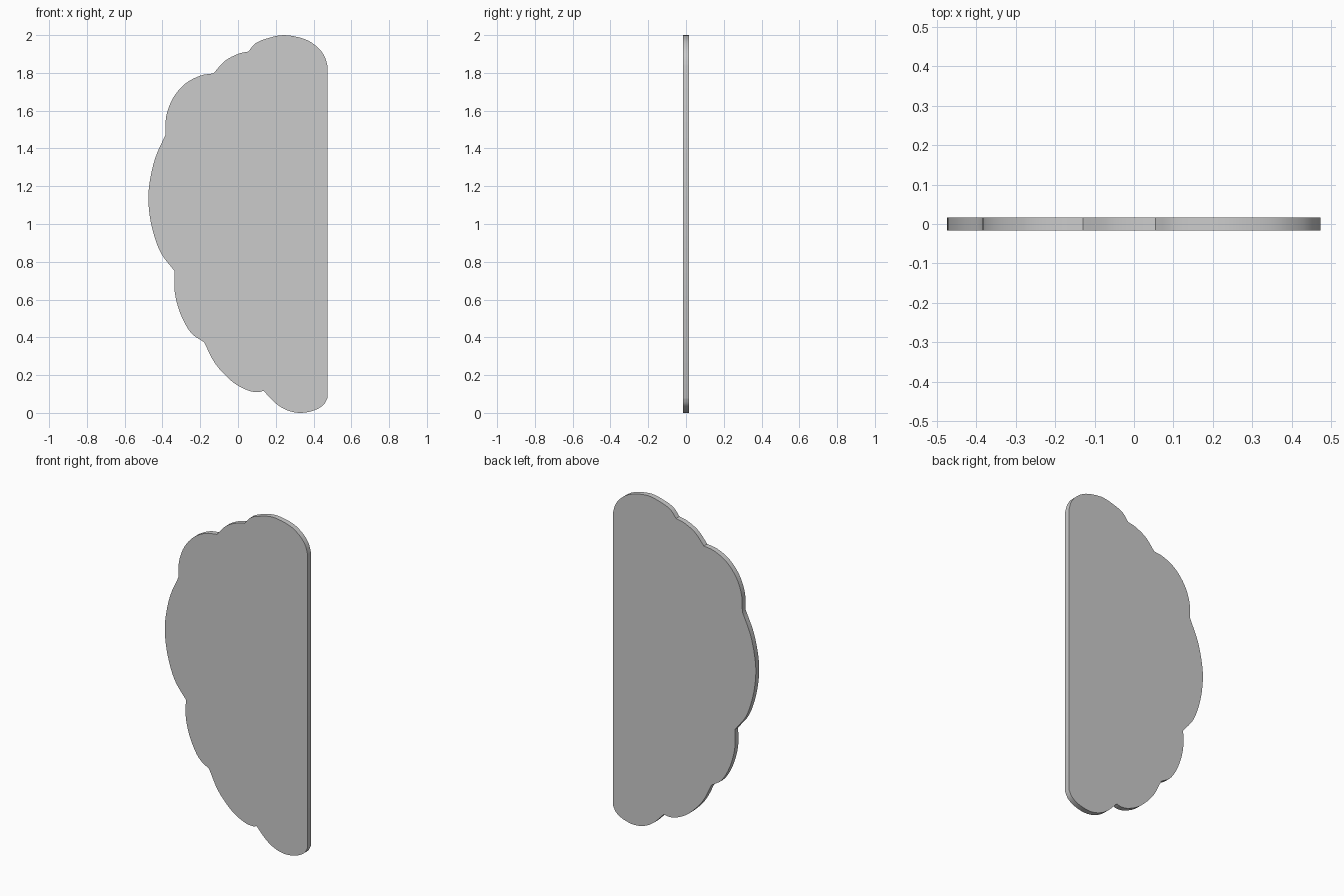
import bpy, bmesh
from mathutils import Vector

if "Cube" in bpy.data.objects:
    bpy.data.objects.remove(bpy.data.objects["Cube"])

HALF = 0.016   # half the panel thickness
STEPS = 4      # segments between profile points

# Scalloped edge: one short (x, z) profile per lobe, from top right to bottom right
lobes = [
    [(0.474, 1.835), (0.458, 1.888), (0.42, 1.937), (0.353, 1.979), (0.245, 2.0),
     (0.157, 1.983), (0.094, 1.957), (0.055, 1.913)],
    [(0.055, 1.913), (0.0, 1.9), (-0.07, 1.863), (-0.13, 1.797)],
    [(-0.13, 1.797), (-0.2, 1.785), (-0.28, 1.742), (-0.345, 1.665), (-0.38, 1.57),
     (-0.385, 1.47)],
    [(-0.385, 1.47), (-0.438, 1.35), (-0.468, 1.22), (-0.474, 1.11), (-0.455, 0.98),
     (-0.41, 0.85), (-0.335, 0.75)],
    [(-0.335, 0.75), (-0.335, 0.64), (-0.305, 0.525), (-0.25, 0.425), (-0.18, 0.375)],
    [(-0.18, 0.375), (-0.12, 0.26), (-0.03, 0.165), (0.05, 0.12), (0.105, 0.11),
     (0.135, 0.117)],
    [(0.135, 0.117), (0.2, 0.05), (0.265, 0.012), (0.335, 0.0), (0.405, 0.014),
     (0.452, 0.042), (0.474, 0.08)],
]


def smooth(points):
    """Catmull-Rom curve through the points, without its last point."""
    p = [Vector(q) for q in points]
    p = [2 * p[0] - p[1]] + p + [2 * p[-1] - p[-2]]
    out = []
    for a, b, c, d in zip(p, p[1:], p[2:], p[3:]):
        for i in range(STEPS):
            t = i / STEPS
            out.append(0.5 * (2 * b + (c - a) * t + (2 * a - 5 * b + 4 * c - d) * t ** 2
                              + (3 * b - a - 3 * c + d) * t ** 3))
    return out


outline = [q for lobe in lobes for q in smooth(lobe)] + [Vector(lobes[-1][-1])]

# Flat panel: fill the outline and extrude it through its thickness
bm = bmesh.new()
face = bm.faces.new([bm.verts.new((q.x, -HALF, q.y)) for q in outline])
ext = bmesh.ops.extrude_face_region(bm, geom=[face], use_keep_orig=True)
moved = [g for g in ext["geom"] if isinstance(g, bmesh.types.BMVert)]
bmesh.ops.translate(bm, verts=moved, vec=(0, 2 * HALF, 0))
bmesh.ops.recalc_face_normals(bm, faces=bm.faces)
mesh = bpy.data.meshes.new("scalloped_panel")
bm.to_mesh(mesh)
bm.free()
panel = bpy.data.objects.new("scalloped_panel", mesh)
bpy.context.collection.objects.link(panel)

# Smooth rim, crisp front and back edges and lobe notches
bpy.context.view_layer.objects.active = panel
panel.select_set(True)
bpy.ops.object.shade_smooth_by_angle(angle=0.5)
